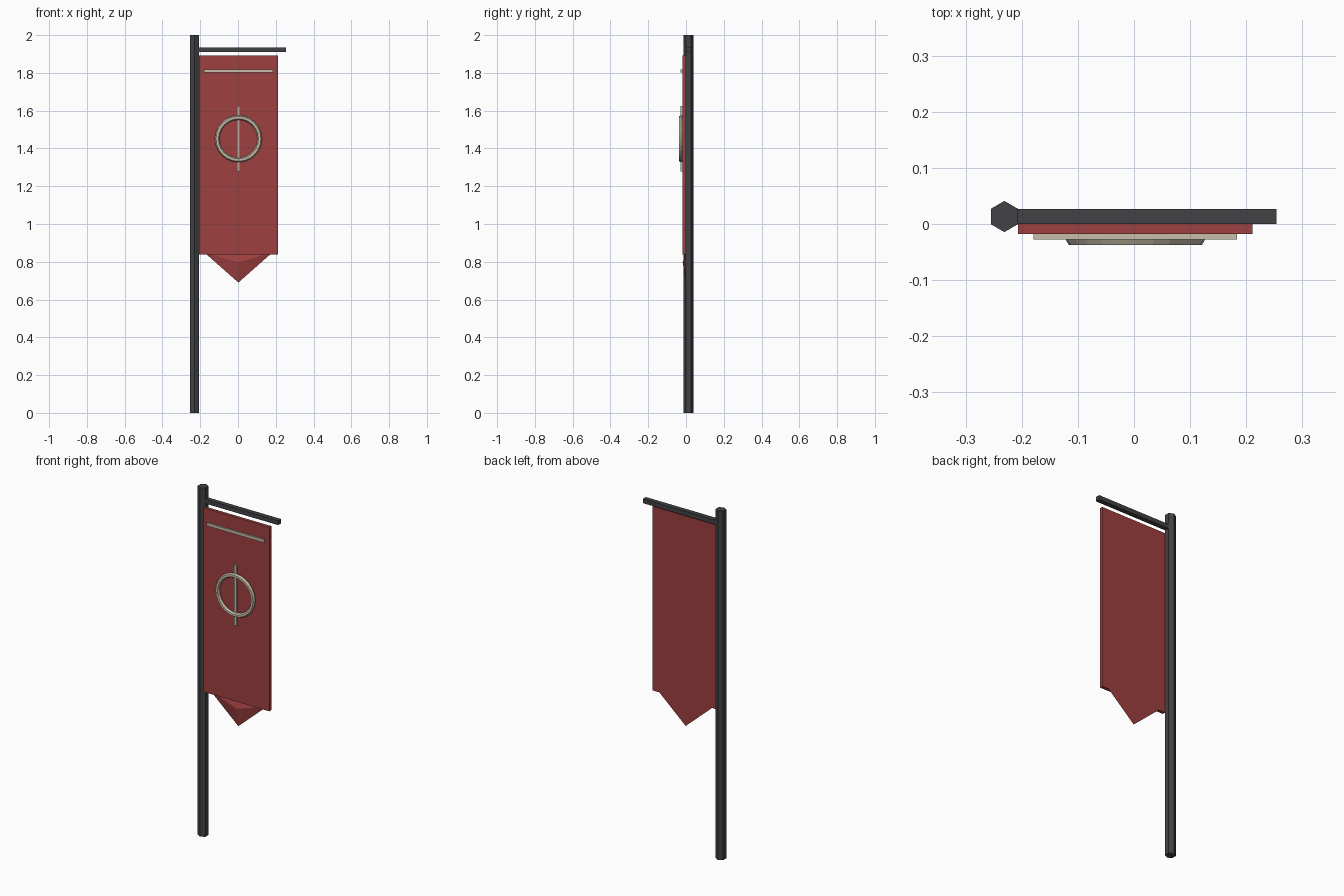
import bpy
import bmesh
from math import pi

if "Cube" in bpy.data.objects:
    bpy.data.objects.remove(bpy.data.objects["Cube"], do_unlink=True)


def make_material(name, rgb):
    mat = bpy.data.materials.new(name)
    mat.use_nodes = True
    color = (*rgb, 1)
    mat.diffuse_color = color
    mat.node_tree.nodes["Principled BSDF"].inputs["Base Color"].default_value = color
    return mat


iron = make_material("dark iron", (0.055, 0.055, 0.06))
red = make_material("red cloth", (0.34, 0.05, 0.05))
pale = make_material("pale trim", (0.58, 0.52, 0.40))


def finish(name, mat):
    obj = bpy.context.object
    obj.name = obj.data.name = name
    obj.data.materials.append(mat)
    return obj


def box(name, low, high, mat):
    """Box between two opposite corners."""
    center = [(a + b) / 2 for a, b in zip(low, high)]
    size = [b - a for a, b in zip(low, high)]
    bpy.ops.mesh.primitive_cube_add(size=1, location=center)
    obj = finish(name, mat)
    for v in obj.data.vertices:
        v.co = [c * s for c, s in zip(v.co, size)]
    return obj


# Hexagonal pole and the arm that holds the cloth
bpy.ops.mesh.primitive_cylinder_add(vertices=6, radius=0.0277, depth=2,
                                    location=(-0.231, 0.0133, 1))
finish("pole", iron)
box("cross_arm", (-0.23, 0, 1.91), (0.254, 0.0265, 1.935), iron)

# Cloth panel with its trim strip
box("banner_cloth", (-0.207, -0.018, 0.838), (0.211, 0, 1.893), red)
box("top_trim", (-0.179, -0.028, 1.801), (0.184, -0.018, 1.817), pale)

# Pointed tail: a flat-backed three-sided pyramid facing forward
bm = bmesh.new()
left, right, bottom, peak = [bm.verts.new(p) for p in (
    (-0.179, 0, 0.85), (0.183, 0, 0.85), (0.002, 0, 0.69), (0.002, -0.018, 0.797))]
for tri in ((left, right, bottom), (left, peak, right),
            (right, peak, bottom), (bottom, peak, left)):
    bm.faces.new(tri)
bmesh.ops.recalc_face_normals(bm, faces=bm.faces)
mesh = bpy.data.meshes.new("banner_tail")
bm.to_mesh(mesh)
bm.free()
mesh.materials.append(red)
bpy.context.collection.objects.link(bpy.data.objects.new("banner_tail", mesh))

# Emblem: ring crossed by an upright bar
box("emblem_bar", (-0.006, -0.028, 1.277), (0.011, -0.018, 1.624), pale)
bpy.ops.mesh.primitive_torus_add(major_segments=24, minor_segments=6,
                                 major_radius=0.1125, minor_radius=0.0125,
                                 location=(0.0025, -0.0265, 1.451),
                                 rotation=(pi / 2, 0, 0))
finish("emblem_ring", pale)
